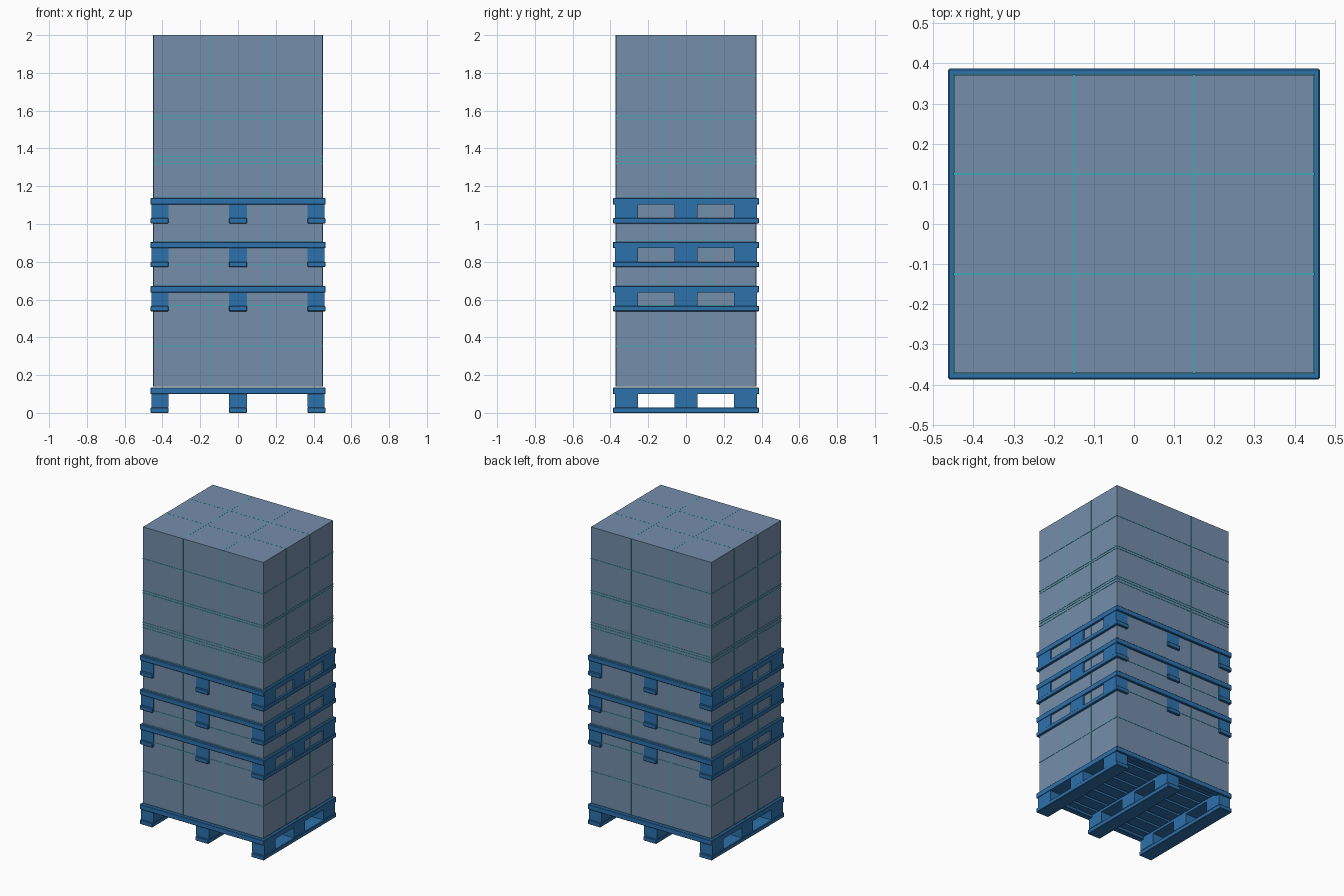
import bpy, bmesh
from mathutils import Matrix, Vector

if "Cube" in bpy.data.objects:
    bpy.data.objects.remove(bpy.data.objects["Cube"])


def material(name, rgb):
    m = bpy.data.materials.new(name)
    m.diffuse_color = (*[(c / 255) ** 2.2 for c in rgb], 1)
    m.use_nodes = True
    m.node_tree.nodes["Principled BSDF"].inputs["Base Color"].default_value = m.diffuse_color
    return m


BLUE = material("pallet blue", (48, 112, 170))
GREY = material("carton grey blue", (116, 140, 170))
TEAL = material("seam teal", (70, 165, 180))


def make(name, boxes, mat, bevel=0):
    """One object from a list of (x0, x1, y0, y1, z0, z1) blocks."""
    bm = bmesh.new()
    for x0, x1, y0, y1, z0, z1 in boxes:
        centre = Vector((x0 + x1, y0 + y1, z0 + z1)) / 2
        size = (x1 - x0, y1 - y0, z1 - z0, 1)
        bmesh.ops.create_cube(bm, size=1, matrix=Matrix.Translation(centre) @ Matrix.Diagonal(size))
    mesh = bpy.data.meshes.new(name)
    bm.to_mesh(mesh)
    bm.free()
    mesh.materials.append(mat)
    ob = bpy.data.objects.new(name, mesh)
    bpy.context.collection.objects.link(ob)
    if bevel:
        mod = ob.modifiers.new("bevel", "BEVEL")
        mod.width, mod.segments = bevel, 1
    return ob


PX, PY = 0.463, 0.387          # pallet half size
LX, LY = 0.45, 0.373           # load half size
BASE, LAYER = 0.139, 0.2145    # load bottom and carton height
RUN = ((-PX, -0.368), (-0.048, 0.048), (0.368, PX))
BLOCK_Y = ((-0.376, -0.255), (-0.06, 0.06), (0.255, 0.376))


def pallet(z):
    # runners along the depth, blocks on them, framed slatted deck
    make("pallet_runners", [(a, b, -PY, PY, z, z + 0.028) for a, b in RUN], BLUE, 0.003)
    make("pallet_blocks", [(max(a, -0.459), min(b, 0.459), c, d, z + 0.028, z + 0.1)
                           for a, b in RUN for c, d in BLOCK_Y], BLUE)
    rim = [(s * PX - 0.01 - s * 0.01, s * PX + 0.01 - s * 0.01, -PY, PY, z + 0.1, z + 0.134) for s in (-1, 1)]
    rim += [(-PX, PX, s * (PY - 0.02) - 0.02, s * (PY - 0.02) + 0.02, z + 0.1, z + 0.134) for s in (-1, 1)]
    make("pallet_deck_frame", rim, BLUE, 0.003)
    make("pallet_stringers", [(a, b, -PY + 0.01, PY - 0.01, z + 0.1, z + 0.117) for a, b in RUN], BLUE)
    pitch = 2 * PY / 8
    make("pallet_slats", [(-PX + 0.01, PX - 0.01, -PY + i * pitch + 0.009, -PY + (i + 1) * pitch - 0.009,
                           z + 0.117, z + 0.133) for i in range(8)], BLUE)


def load(z):
    # three by three cartons in four layers
    sx, sy, g = LX * 2 / 3, LY * 2 / 3, 0.0015
    z0 = z + BASE
    make("cartons", [(-LX + i * sx + g, -LX + (i + 1) * sx - g, -LY + j * sy + g, -LY + (j + 1) * sy - g,
                      z0 + k * LAYER + g, z0 + (k + 1) * LAYER - (0 if k == 3 else g))
                     for i in range(3) for j in range(3) for k in range(4)], GREY)
    # thin seam bands between layers and upright seams between columns
    w, p = 0.0025, 0.0005
    top = z0 + 4 * LAYER
    bands = [(-LX - p, LX + p, -LY - p, LY + p, z0 + k * LAYER - w, z0 + k * LAYER + w) for k in range(1, 4)]
    bands.append((-LX - p, LX + p, -LY - p, LY + p, z0, z0 + w))
    for s in (-1, 1):
        bands.append((s * sx / 2 - w, s * sx / 2 + w, -LY - p, LY + p, z0, top + p))
        bands.append((-LX - p, LX + p, s * sy / 2 - w, s * sy / 2 + w, z0, top + p))
    make("carton_seams", bands, TEAL)


# four loaded pallets stacked into one another
for z in (0, 0.538, 0.772, 1.003):
    pallet(z)
    load(z)
